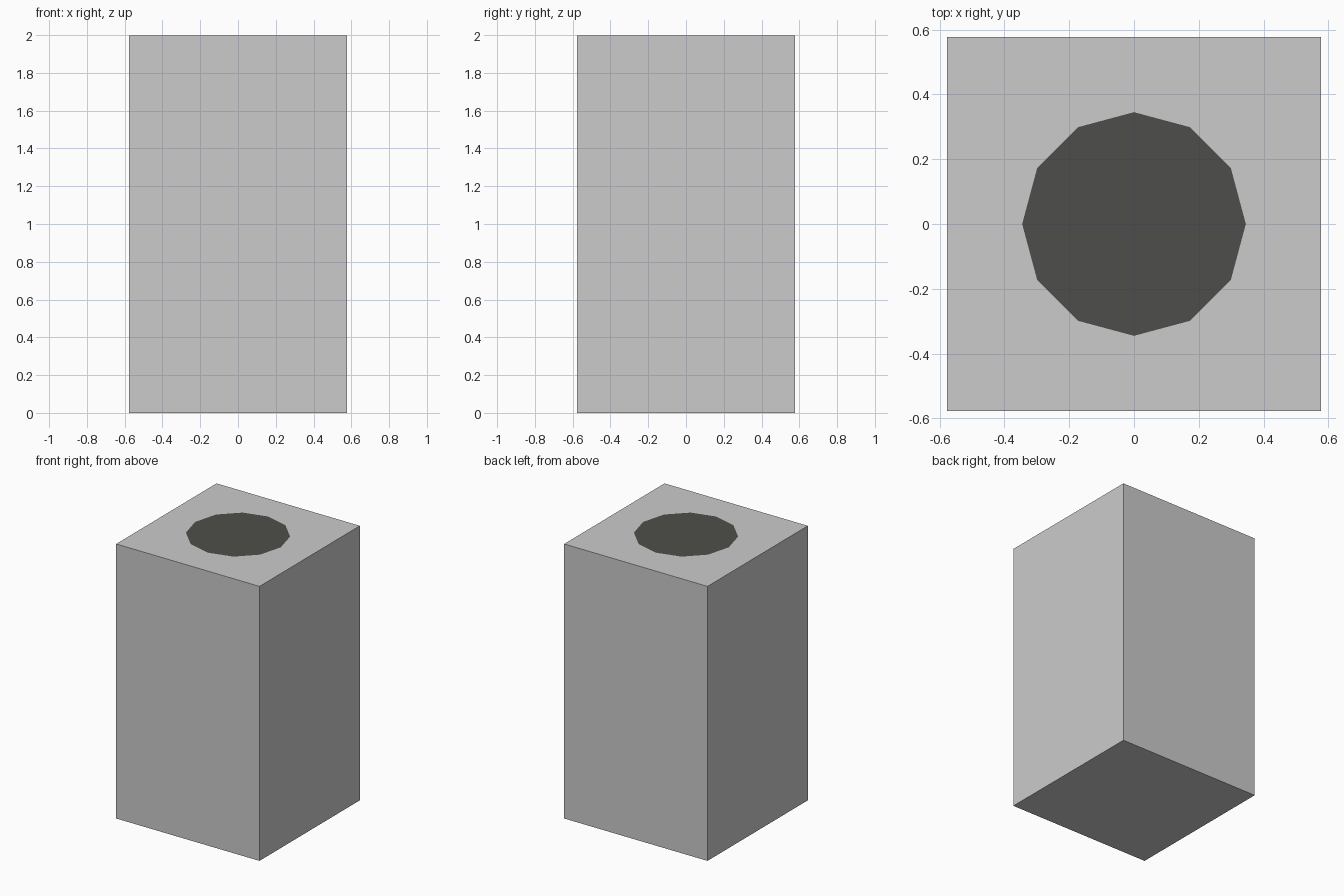
import bpy

if "Cube" in bpy.data.objects:
    bpy.data.objects.remove(bpy.data.objects["Cube"])

HALF = 0.577
HEIGHT = 1.998

# Tall square block
bpy.ops.mesh.primitive_cube_add(size=1, location=(0, 0, HEIGHT / 2))
block = bpy.context.object
block.name = "block"
block.scale = (HALF * 2, HALF * 2, HEIGHT)
bpy.ops.object.transform_apply(location=False, rotation=False, scale=True)

# Dark twelve-sided opening disc, laid on the top face
bpy.ops.mesh.primitive_circle_add(vertices=12, radius=0.345, fill_type='NGON',
                                  location=(0, 0, 2.0))
disc = bpy.context.object
disc.name = "top_opening"
dark = bpy.data.materials.new("dark_grey")
dark.diffuse_color = (0.076, 0.078, 0.070, 1)
dark.use_nodes = True
dark.node_tree.nodes["Principled BSDF"].inputs["Base Color"].default_value = dark.diffuse_color
disc.data.materials.append(dark)
